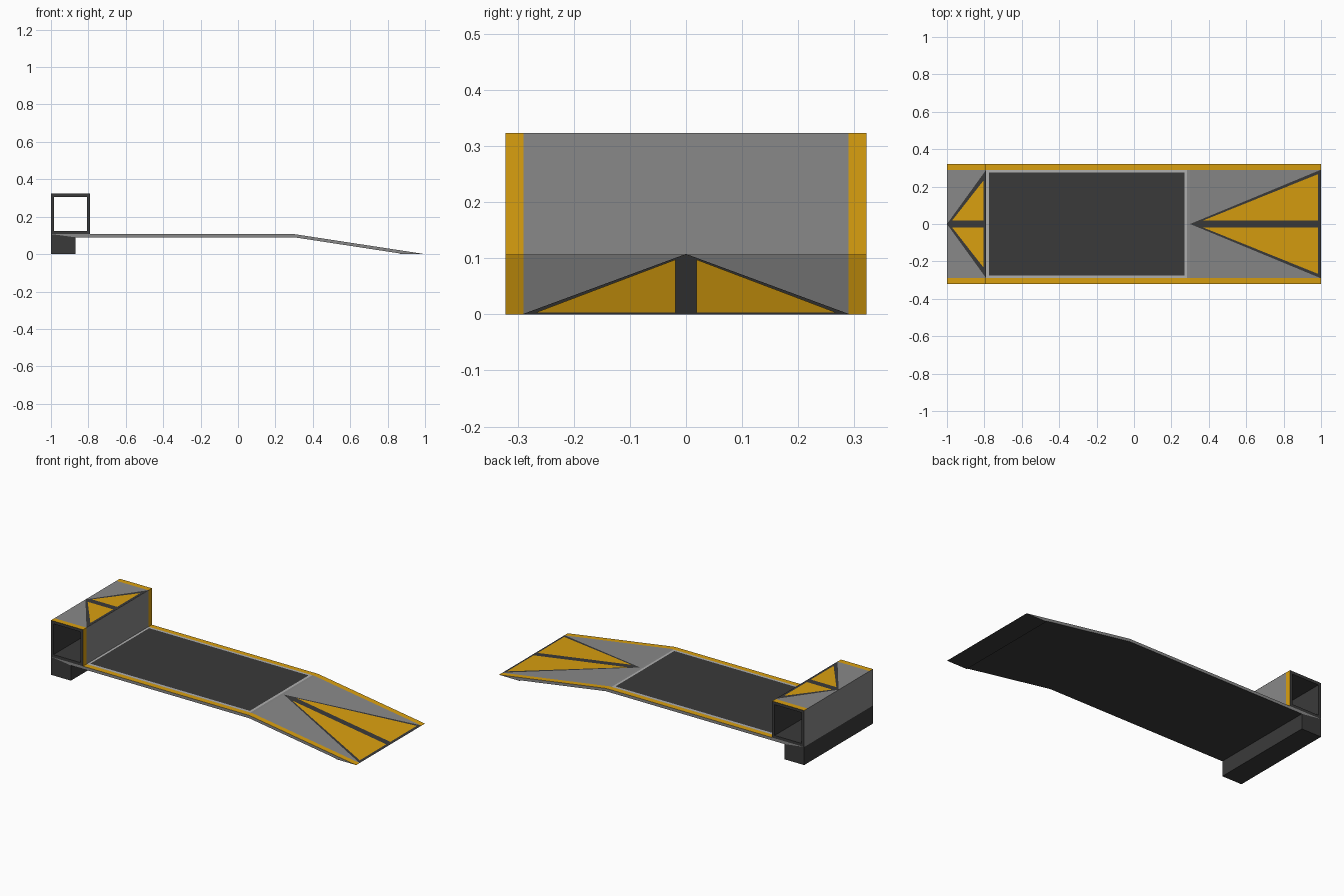
import bpy, bmesh

if "Cube" in bpy.data.objects:
    bpy.data.objects.remove(bpy.data.objects["Cube"])

W, IN = 0.322, 0.29          # half width, inner edge of the yellow border
X0, XT, XR = -1.0, -0.79, 0.30   # back, tube front, ramp start
ZD, ZT = 0.107, 0.323        # deck height, tube top


def material(name, rgb):
    m = bpy.data.materials.new(name)
    m.diffuse_color = (*rgb, 1)
    m.use_nodes = True
    m.node_tree.nodes["Principled BSDF"].inputs["Base Color"].default_value = m.diffuse_color
    return m


MATS = [material("grey", (0.25, 0.25, 0.25)), material("dark", (0.042, 0.042, 0.042)),
        material("yellow", (0.70, 0.35, 0.005)), material("light", (0.43, 0.43, 0.43))]
GREY, DARK, YELLOW, LIGHT = range(4)


def finish(bm, name, closed=True):
    if closed:
        bmesh.ops.recalc_face_normals(bm, faces=bm.faces)
    me = bpy.data.meshes.new(name)
    bm.to_mesh(me)
    bm.free()
    for m in MATS:
        me.materials.append(m)
    ob = bpy.data.objects.new(name, me)
    bpy.context.collection.objects.link(ob)
    return ob


def sweep(bm, profile, mats, bordered=()):
    """Run an x-z profile across the width; bordered edges get yellow outer strips."""
    rows = [[bm.verts.new((x, y, z)) for x, z in profile] for y in (-W, -IN, IN, W)]
    n = len(profile)
    for k in range(3):
        for i in range(n):
            j = (i + 1) % n
            f = bm.faces.new((rows[k][i], rows[k][j], rows[k + 1][j], rows[k + 1][i]))
            f.material_index = YELLOW if i in bordered and k != 1 else mats[i]
    return rows[0], rows[-1]


def solid(name, profile, mats, bordered=(), cap=GREY):
    bm = bmesh.new()
    for end in sweep(bm, profile, mats, bordered):
        bm.faces.new(end).material_index = cap
    return finish(bm, name)


def surface_z(x, kind):
    if kind == "tube":
        return ZT
    return ZD if x <= XR else ZD * (1 - x) / (1 - XR)


def marking(name, polys, kind, mat, lift):
    """Flat painted shapes lying on a top surface."""
    bm = bmesh.new()
    for poly in polys:
        f = bm.faces.new([bm.verts.new((x, y, surface_z(x, kind) + lift)) for x, y in poly])
        f.normal_update()
        if f.normal.z < 0:
            f.normal_flip()
        f.material_index = mat
    return finish(bm, name, closed=False)


def rect(x0, x1, h):
    return [(x0, -h), (x1, -h), (x1, h), (x0, h)]


# Deck and ramp slab, with yellow borders on the top
solid("deck_and_ramp",
      [(X0, ZD), (XT, ZD), (XR, ZD), (1, 0), (0.889, 0), (XR, 0.09), (-0.87, 0.09)],
      [GREY, GREY, GREY, DARK, DARK, DARK, DARK], bordered=(1, 2))

# Rear foot and thin toe under the ramp
solid("rear_foot", [(X0, 0), (-0.87, 0), (-0.87, 0.09), (X0, ZD)], [DARK] * 4, cap=DARK)
solid("ramp_toe", [(0.865, 0), (0.98, 0), (0.98, 0.002), (0.865, 0.0036)], [DARK] * 4, cap=DARK)

# Open rectangular tube across the back
t = 0.017
bm = bmesh.new()
outer = sweep(bm, [(X0, ZD), (XT, ZD), (XT, ZT), (X0, ZT)], [GREY] * 4, bordered=(1, 2))
inner = sweep(bm, [(X0 + t, ZD + t), (XT - t, ZD + t), (XT - t, ZT - t), (X0 + t, ZT - t)],
              [DARK] * 4)
for o, i in zip(outer, inner):
    for a in range(4):
        b = (a + 1) % 4
        bm.faces.new((o[a], o[b], i[b], i[a])).material_index = DARK
finish(bm, "rear_tube")

# Deck panel with light frame
marking("panel_frame", [rect(XT, 0.284, IN)], "deck", LIGHT, 0.0006)
marking("deck_panel", [rect(-0.775, 0.27, 0.275)], "deck", DARK, 0.0012)

# Arrow markings: dark triangle with two yellow halves
for name, kind, apex, base, tip, edge, half in (
        ("ramp", "deck", 0.29, 0.999, 0.37, 0.985, 0.267),
        ("tube", "tube", X0, XT, -0.972, -0.805, 0.232)):
    start = max(apex, XR) if kind == "deck" else apex
    marking(name + "_arrow_border", [[(start, 0), (base, -IN), (base, IN)]], kind, DARK, 0.0006)
    marking(name + "_arrow_fill",
            [[(tip, s * 0.019), (edge, s * 0.019), (edge, s * half)] for s in (-1, 1)],
            kind, YELLOW, 0.0012)
